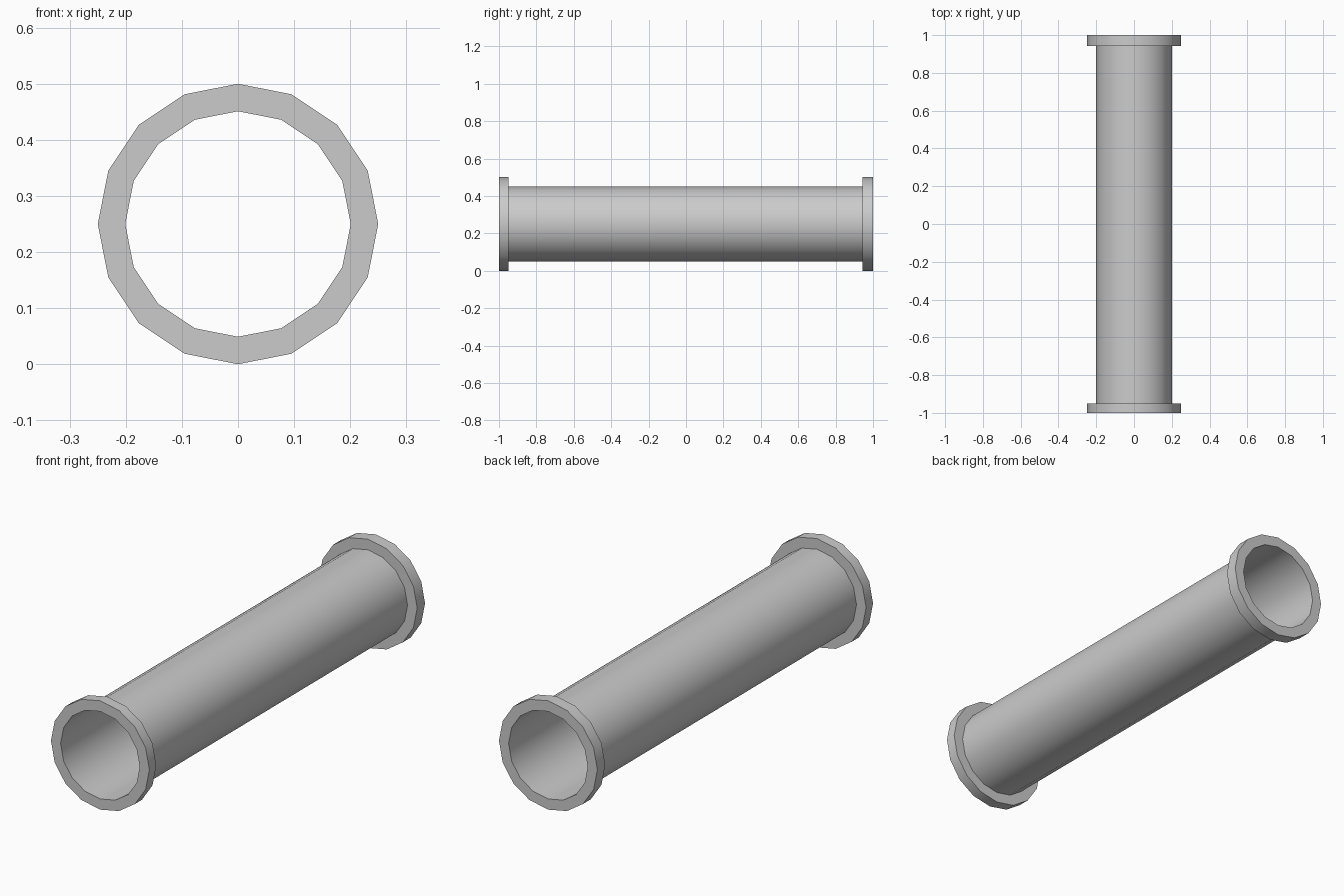
import bpy, bmesh, math

if "Cube" in bpy.data.objects:
    bpy.data.objects.remove(bpy.data.objects["Cube"])

SIDES = 16
R_PIPE, R_FLANGE, Z_AXIS = 0.201, 0.25, 0.25


def lathe(name, profile):
    """Sweep an open (radius, y) profile around the pipe axis."""
    bm = bmesh.new()
    rings = []
    for r, y in profile:
        angles = [2 * math.pi * i / SIDES for i in range(SIDES)]
        rings.append([bm.verts.new((r * math.cos(a), y, Z_AXIS + r * math.sin(a)))
                      for a in angles])
    for a, b in zip(rings, rings[1:]):
        for i in range(SIDES):
            j = (i + 1) % SIDES
            bm.faces.new((a[i], b[i], b[j], a[j]))
    mesh = bpy.data.meshes.new(name)
    bm.to_mesh(mesh)
    bm.free()
    obj = bpy.data.objects.new(name, mesh)
    bpy.context.collection.objects.link(obj)
    bpy.ops.object.select_all(action='DESELECT')
    obj.select_set(True)
    bpy.context.view_layer.objects.active = obj
    bpy.ops.object.shade_smooth_by_angle(angle=math.radians(35))
    return obj


# Thin open pipe running the full length
lathe("pipe", [(R_PIPE, -1), (R_PIPE, 1)])

# Raised collars at both ends
for name, y0, y1 in (("front_flange", -1, -0.95), ("back_flange", 0.943, 1)):
    lathe(name, [(R_PIPE, y0), (R_FLANGE, y0), (R_FLANGE, y1), (R_PIPE, y1)])

# Point all normals outward
for obj in bpy.context.collection.objects:
    me = obj.data
    p = me.polygons[0]
    c = p.center
    outward = (p.normal.x * c.x + p.normal.z * (c.z - Z_AXIS) if obj.name == "pipe"
               else p.normal.y * c.y)
    # First flange face of each ring lies on the low-y side
    if obj.name != "pipe":
        outward = -p.normal.y
    if outward < 0:
        me.flip_normals()
